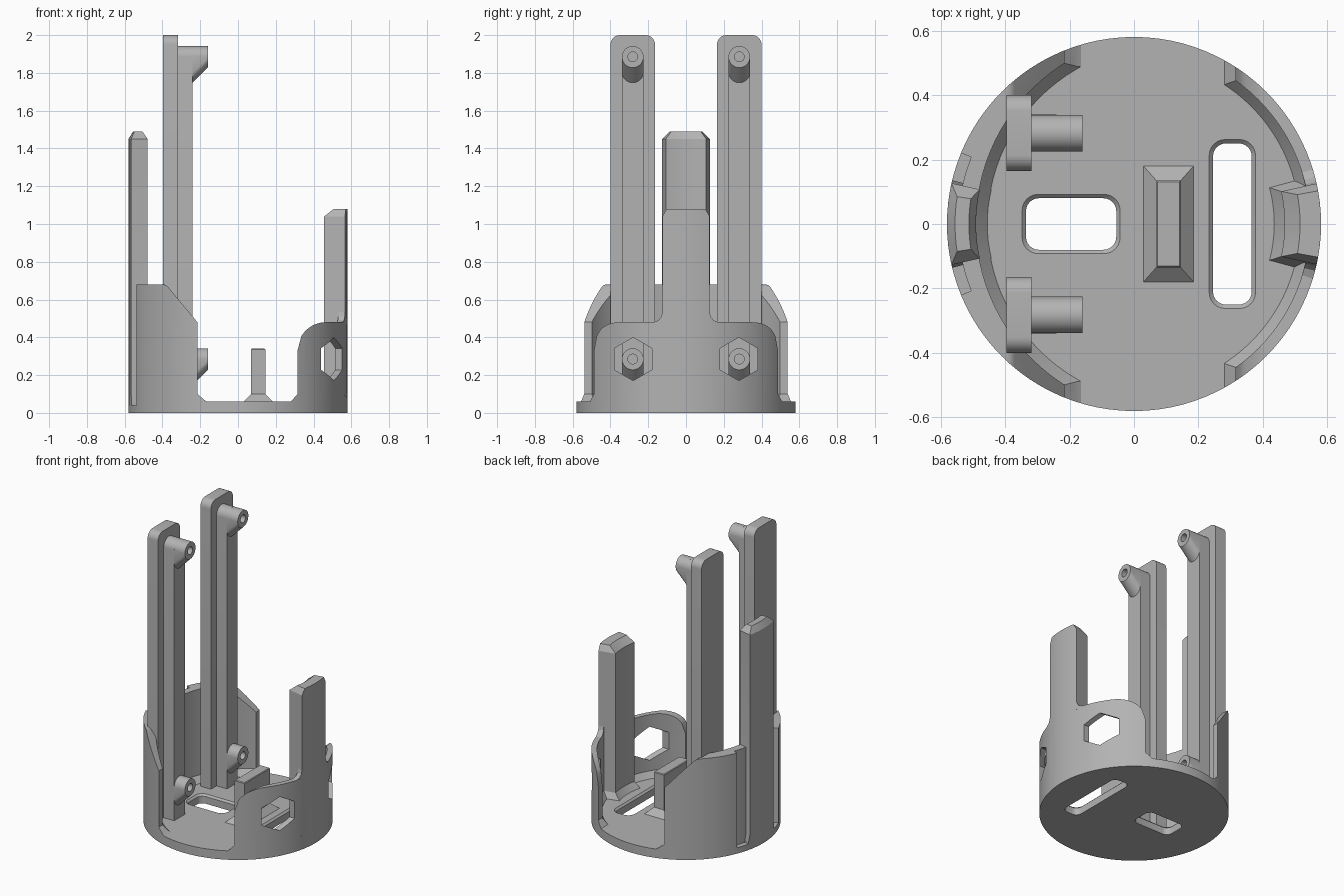
import bpy, bmesh
from math import sin, cos, radians

cube = bpy.data.objects.get("Cube")
if cube:
    bpy.data.objects.remove(cube, do_unlink=True)

grey = bpy.data.materials.new("plain_grey")
grey.use_nodes = True
COLOUR = (0.45, 0.45, 0.45, 1)
grey.diffuse_color = COLOUR
grey.node_tree.nodes["Principled BSDF"].inputs["Base Color"].default_value = COLOUR

R, FLOOR = 0.58, 0.06


def arc(cx, cy, r, a0, a1, n):
    """Points along an arc, both ends included."""
    angles = [radians(a0 + (a1 - a0) * i / n) for i in range(n + 1)]
    return [(cx + r * cos(a), cy + r * sin(a)) for a in angles]


def circle(cx, cy, r, n=96):
    return arc(cx, cy, r, 0, 360, n)[:-1]


def rect(cx, cy, hx, hy, r=0.0):
    """Rectangle by half sizes, with optional rounded corners."""
    if r == 0:
        return [(cx - hx, cy - hy), (cx + hx, cy - hy), (cx + hx, cy + hy), (cx - hx, cy + hy)]
    pts = []
    for k, (sx, sy) in enumerate([(1, 1), (-1, 1), (-1, -1), (1, -1)]):
        pts += arc(cx + sx * (hx - r), cy + sy * (hy - r), r, 90 * k, 90 * k + 90, 6)
    return pts


def sector(r_in, r_out, half, middle=0):
    """Ring sector around the z axis."""
    return (arc(0, 0, r_out, middle - half, middle + half, 8)
            + arc(0, 0, r_in, middle + half, middle - half, 8))


def loft(name, layers, axis="z"):
    """Closed solid through outlines (points, position along axis)."""
    place = {"x": lambda u, v, t: (t, u, v),
             "y": lambda u, v, t: (u, t, v),
             "z": lambda u, v, t: (u, v, t)}[axis]
    bm = bmesh.new()
    rings = [[bm.verts.new(place(u, v, t)) for u, v in pts] for pts, t in layers]
    n = len(rings[0])
    for a, b in zip(rings, rings[1:]):
        for i in range(n):
            j = (i + 1) % n
            bm.faces.new((a[i], a[j], b[j], b[i]))
    bm.faces.new(rings[0][::-1])
    bm.faces.new(rings[-1])
    bmesh.ops.recalc_face_normals(bm, faces=bm.faces)
    mesh = bpy.data.meshes.new(name)
    bm.to_mesh(mesh)
    bm.free()
    mesh.materials.append(grey)
    obj = bpy.data.objects.new(name, mesh)
    bpy.context.collection.objects.link(obj)
    return obj


def prism(name, pts, lo, hi, axis="z"):
    return loft(name, [(pts, lo), (pts, hi)], axis)


def activate(obj):
    bpy.ops.object.select_all(action="DESELECT")
    obj.select_set(True)
    bpy.context.view_layer.objects.active = obj


def combine(obj, tool, operation="DIFFERENCE"):
    mod = obj.modifiers.new("cut", "BOOLEAN")
    mod.operation, mod.solver, mod.object = operation, "EXACT", tool
    activate(obj)
    bpy.ops.object.modifier_apply(modifier=mod.name)
    bpy.data.objects.remove(tool, do_unlink=True)


def groove():
    """Cutter for the shallow recess on the outside of the back wall."""
    return prism("groove_cutter", sector(0.546, 0.65, 22.3, 180), 0.04, 0.75)


def wall(name, side_profile, bore_x, bore_r, bore_step):
    """Cylinder wall trimmed by a side profile and bored out, with a foot chamfer."""
    obj = prism(name, circle(0, 0, R), FLOOR, 0.9)
    combine(obj, prism("trim", side_profile, -1, 1, "y"), "INTERSECT")
    foot, bore = circle(bore_x, 0, bore_r - bore_step), circle(bore_x, 0, bore_r)
    combine(obj, loft("bore", [(foot, 0), (foot, FLOOR), (bore, 0.1), (bore, 1)]))
    return obj


# Base disc with two soft-edged slots
base = prism("base_disc", circle(0, 0, R), 0, FLOOR)
for cx, hx, hy in [(-0.195, 0.14, 0.08), (0.305, 0.06, 0.25)]:
    tight = rect(cx, 0, hx, hy, 0.04)
    wide = rect(cx, 0, hx + 0.012, hy + 0.012, 0.05)
    combine(base, loft("slot", [(tight, -0.1), (tight, 0.048), (wide, FLOOR), (wide, 0.2)]))
combine(base, groove())

# Tall wall on the right, sloping down at its ends
slope = ([(-0.7, 0.0), (-0.165, 0.0), (-0.165, 0.06), (-0.18, 0.07), (-0.215, 0.1)]
         + [(-0.215, 0.48)] + arc(-0.40, 0.64, 0.04, 45, 90, 5) + [(-0.7, 0.68)])
tall_wall = wall("tall_wall", slope, 0.1, 0.59, 0.035)
combine(tall_wall, groove())

# Low wall on the left, with rounded shoulders and hexagonal windows
shoulder = ([(0.7, 0.0), (0.28, 0.0), (0.28, 0.06), (0.315, 0.1), (0.315, 0.33)]
            + arc(0.465, 0.33, 0.15, 150, 90, 8) + [(0.7, 0.48)])
low_wall = wall("low_wall", shoulder, 0, 0.545, 0.03)
for y in (-0.28, 0.28):
    window = arc(y, 0.285, 0.114, 30, 390, 6)[:-1]
    combine(low_wall, prism("window", window, 0.2, 0.8, "x"))

# Upright tabs on both walls, with flared feet and chamfered tips
loft("tall_tab", [(sector(0.455, R, 13.5, 180), 0.04), (sector(0.455, R, 13.5, 180), FLOOR),
                  (sector(0.49, R, 12.6, 180), 0.1), (sector(0.49, R, 12.6, 180), 1.45),
                  (sector(0.512, 0.555, 8.8, 180), 1.49)])
loft("short_tab", [(sector(0.435, R, 15), FLOOR), (sector(0.467, R, 12.5), 0.1),
                   (sector(0.467, R, 12.5), 1.04), (sector(0.515, R, 10.2), 1.08)])
loft("short_tab_fillet", [(sector(0.545, R, 17.5), 0.47), (sector(0.545, R, 17), 0.48),
                          (sector(0.545, R, 14.5), 0.49), (sector(0.545, R, 13), 0.51),
                          (sector(0.545, R, 12.5), 0.535)])

# Small fin in the middle of the floor
loft("floor_fin", [(rect(0.107, 0, 0.078, 0.18), FLOOR), (rect(0.107, 0, 0.038, 0.135), 0.1),
                   (rect(0.107, 0, 0.038, 0.135), 0.335), (rect(0.107, 0, 0.034, 0.131), 0.34)])

# Two T-shaped posts, each with an upper and a lower screw peg
PEG_R = 0.057
for side, y in (("right", -0.282), ("left", 0.282)):
    plate = ([(y - 0.118, FLOOR), (y + 0.118, FLOOR)]
             + arc(y + 0.068, 1.95, 0.05, 0, 90, 8) + arc(y - 0.068, 1.95, 0.05, 90, 180, 8))
    prism(side + "_post_plate", plate, -0.396, -0.318, "x")
    web = [(y - PEG_R, FLOOR), (y + PEG_R, FLOOR)] + arc(y, 1.885, PEG_R, 0, 180, 16)
    post = prism(side + "_post_web", web, -0.32, -0.24, "x")
    pegs = []
    for level, z in (("lower", 0.285), ("upper", 1.885)):
        tip = arc(y, z, PEG_R, 5, 365, 36)[:-1]
        root = [(u, v - 0.08 if v < z else v) for u, v in tip]
        peg = loft(f"{side}_{level}_peg", [(root, -0.24), (tip, -0.16)], "x")
        combine(peg, prism("screw_hole", circle(y, z, 0.026, 24), -0.23, -0.1, "x"))

# Smooth the curves, keep the edges crisp
for obj in bpy.context.scene.objects:
    if obj.type == "MESH":
        activate(obj)
        bpy.ops.object.shade_smooth_by_angle(angle=radians(25))
